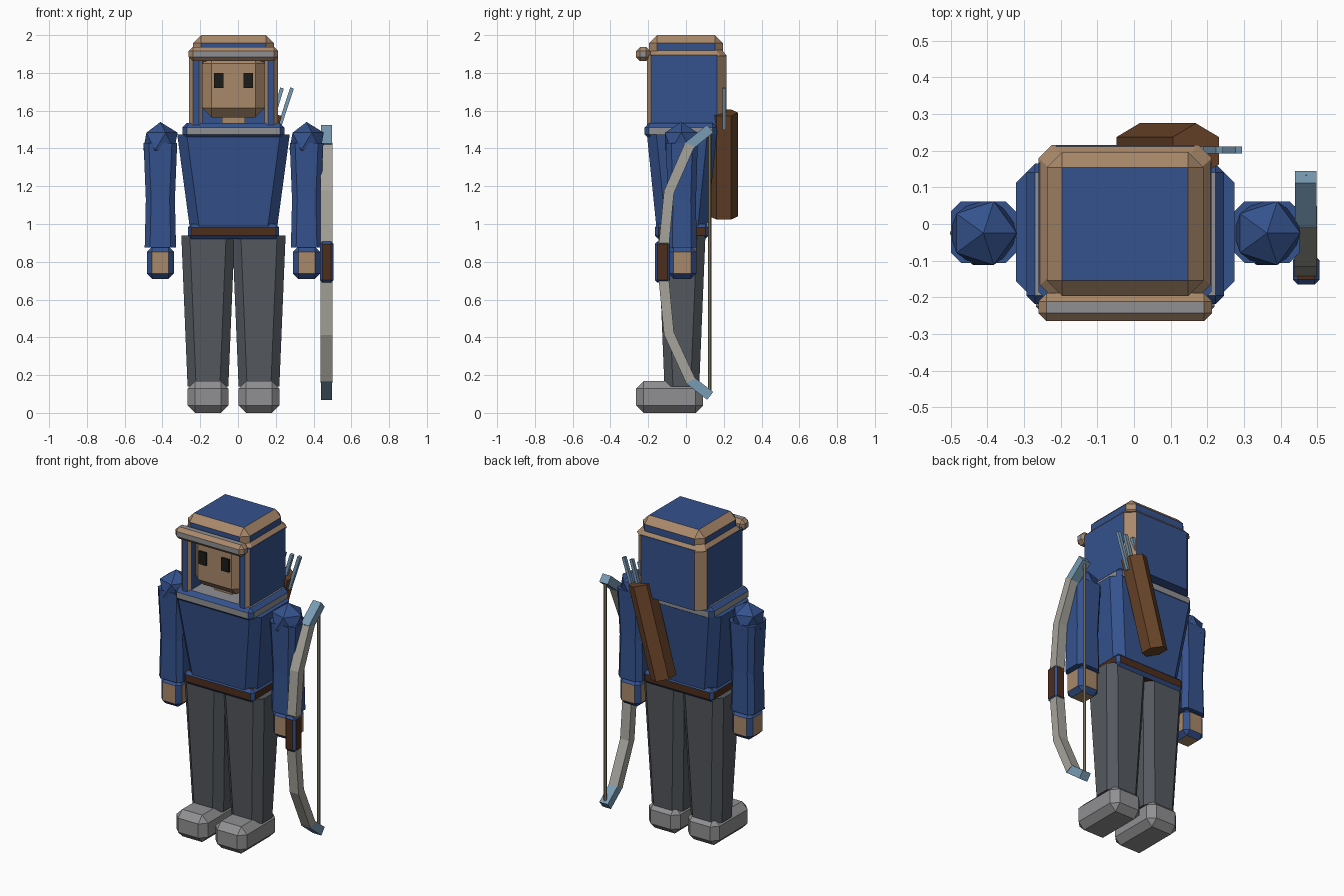
import bpy, bmesh
from mathutils import Vector, Matrix

if "Cube" in bpy.data.objects:
    bpy.data.objects.remove(bpy.data.objects["Cube"])

CX, CY = -0.024, -0.022   # centre line of the figure


def material(name, rgb):
    m = bpy.data.materials.new(name)
    m.diffuse_color = (*rgb, 1)
    m.use_nodes = True
    m.node_tree.nodes["Principled BSDF"].inputs["Base Color"].default_value = m.diffuse_color
    return m


BLUE = material("blue cloth", (0.035, 0.085, 0.27))
TAN = material("tan", (0.40, 0.25, 0.145))
BELT = material("dark leather", (0.075, 0.026, 0.011))
LEATHER = material("leather", (0.14, 0.057, 0.022))
TROUSER = material("trouser grey", (0.09, 0.10, 0.115))
GREY = material("light grey", (0.28, 0.28, 0.29))
STEEL = material("pale steel", (0.19, 0.33, 0.46))
BONE = material("bone", (0.38, 0.37, 0.33))
STRING = material("string", (0.30, 0.26, 0.17))
DARK = material("dark", (0.012, 0.012, 0.01))


def finish(name, bm, *mats):
    bmesh.ops.recalc_face_normals(bm, faces=bm.faces[:])
    me = bpy.data.meshes.new(name)
    bm.to_mesh(me)
    bm.free()
    for m in mats:
        me.materials.append(m)
    ob = bpy.data.objects.new(name, me)
    bpy.context.collection.objects.link(ob)
    return ob


def block(name, centre, bottom, top, z, mat, bevel=0, edge=None, upright=False):
    """Box tapering from half sizes `bottom` to `top`; bevels can take their own material."""
    bm = bmesh.new()
    bmesh.ops.create_cube(bm, size=2)
    for v in bm.verts:
        hx, hy = top if v.co.z > 0 else bottom
        v.co = (centre[0] + v.co.x * hx, centre[1] + v.co.y * hy, z[1] if v.co.z > 0 else z[0])
    if bevel:
        edges = [e for e in bm.edges if not upright or abs(e.verts[0].co.z - e.verts[1].co.z) > 1e-4]
        bmesh.ops.bevel(bm, geom=edges, offset=bevel, segments=1, profile=0.5,
                        affect='EDGES', material=1 if edge else 0)
    return finish(name, bm, mat, *([edge] if edge else []))


def extrude(name, pts, vec, *mats, diagonal=False):
    """Closed outline pushed along a vector; slanted walls can take the second material."""
    bm = bmesh.new()
    face = bm.faces.new([bm.verts.new(p) for p in pts])
    new = bmesh.ops.extrude_face_region(bm, geom=[face])["geom"]
    bmesh.ops.translate(bm, vec=vec, verts=[g for g in new if isinstance(g, bmesh.types.BMVert)])
    bm.normal_update()
    if diagonal:
        for f in bm.faces:
            if 0.3 < abs(f.normal.x) < 0.95:
                f.material_index = 1
    return finish(name, bm, *mats)


def rod(name, a, b, radius, sides, mat, spin=0.0):
    a, b = Vector(a), Vector(b)
    bm = bmesh.new()
    bmesh.ops.create_cone(bm, cap_ends=True, segments=sides, radius1=radius, radius2=radius,
                          depth=(b - a).length, matrix=Matrix.Rotation(spin, 4, 'Z'))
    rot = (b - a).to_track_quat('Z', 'Y').to_matrix().to_4x4()
    bm.transform(Matrix.Translation((a + b) / 2) @ rot)
    return finish(name, bm, mat)


def ribbon(name, path, half, x0, x1, mat):
    """Bent bar: a y-z path given thickness and pushed across x."""
    p = [Vector(q) for q in path]
    left, right = [], []
    for i, q in enumerate(p):
        t = (p[min(i + 1, len(p) - 1)] - p[max(i - 1, 0)]).normalized()
        n = Vector((-t.y, t.x)) * half
        left.append((x0, *(q + n)))
        right.append((x0, *(q - n)))
    return extrude(name, left + right[::-1], (x1 - x0, 0, 0), mat)


# trunk
block("torso", (CX, CY), (0.232, 0.135), (0.298, 0.185), (0.985, 1.475), BLUE, 0.05, upright=True)
block("belt", (CX, CY), (0.242, 0.142), (0.242, 0.142), (0.92, 1.0), BELT, 0.018, BLUE)
block("collar", (CX, CY - 0.005), (0.27, 0.192), (0.27, 0.192), (1.45, 1.535), GREY, 0.024, BLUE)

# limbs, one of each per side
for side, label in ((-1, "left"), (1, "right")):
    ax, lx = CX + side * 0.387, CX + side * 0.135
    bm = bmesh.new()
    bmesh.ops.create_icosphere(bm, subdivisions=1, radius=0.102,
                               matrix=Matrix.Translation((ax, CY - 0.003, 1.438)))
    finish(label + "_shoulder", bm, BLUE)
    block(label + "_upper_arm", (ax, CY), (0.077, 0.075), (0.089, 0.084), (1.13, 1.43), BLUE, 0.028, upright=True)
    block(label + "_forearm", (ax, CY), (0.083, 0.078), (0.077, 0.075), (0.875, 1.13), BLUE, 0.028, upright=True)
    block(label + "_hand", (ax, CY + 0.002), (0.072, 0.075), (0.072, 0.075), (0.71, 0.88), TAN, 0.028, BLUE)
    block(label + "_leg", (lx, CY), (0.108, 0.092), (0.141, 0.125), (0.14, 0.94), TROUSER, 0.045, upright=True)
    block(label + "_foot", (lx, -0.087), (0.109, 0.178), (0.109, 0.178), (0, 0.168), GREY, 0.04)

    # eyes
    ex = CX + side * 0.078
    block(label + "_eye", (ex, -0.196), (0.026, 0.011), (0.026, 0.011), (1.72, 1.80), DARK)

# head and neck
block("neck", (CX, -0.05), (0.06, 0.06), (0.06, 0.06), (1.5, 1.6), TAN)
block("head", (CX, -0.06), (0.166, 0.135), (0.166, 0.135), (1.565, 1.9), TAN, 0.05)

# hood shell: U-shaped outline open to the front, with tan chamfers
half = [(0.182, -0.10), (0.165, -0.10), (0.165, -0.19), (0.182, -0.206), (0.215, -0.206),
        (0.236, -0.185), (0.236, 0.165), (0.186, 0.215)][1:]
half = [(0.165, -0.02)] + half[1:]
outline = [(CX + x, y, 1.52) for x, y in half] + [(CX - x, y, 1.52) for x, y in reversed(half)]
extrude("hood_shell", outline, (0, 0, 0.375), BLUE, TAN, diagonal=True)
block("hood_shoulder_trim", (CX, 0.005), (0.236, 0.21), (0.205, 0.18), (1.89, 1.93), TAN, 0.03, upright=True)
block("hood_cap", (CX, 0.0), (0.214, 0.196), (0.214, 0.196), (1.86, 2.0), BLUE, 0.042, TAN)
block("hood_brim", (CX, -0.227), (0.237, 0.038), (0.237, 0.038), (1.862, 1.937), GREY, 0.022, TAN)

# quiver and arrows
mid, axis = Vector((0.092, 0.2, 1.315)), Vector((0.27, 0, 0.963)) * 0.285
quiver = rod("quiver", mid - axis, mid + axis, 0.075, 6, LEATHER, 0.5236)
for i in range(3):
    rod("arrow", (0.12 + 0.047 * i, 0.202, 1.5), (0.18 + 0.053 * i, 0.202, 1.72), 0.014, 4, STEEL, 0.7854)

# bow
upper = [(-0.118, 0.88), (-0.09, 1.17), (0.02, 1.42)]
lower = [(-0.118, 0.71), (-0.09, 0.42), (0.025, 0.17)]
ribbon("upper_limb", upper, 0.027, 0.438, 0.5, BONE)
ribbon("lower_limb", lower, 0.027, 0.438, 0.5, BONE)
ribbon("upper_tip", [(0.005, 1.405), (0.128, 1.505)], 0.026, 0.44, 0.498, STEEL)
ribbon("lower_tip", [(0.01, 0.182), (0.128, 0.09)], 0.026, 0.44, 0.498, STEEL)
block("bow_grip", (0.47, -0.125), (0.036, 0.04), (0.036, 0.04), (0.69, 0.907), BELT, 0.013, BLUE)
rod("bow_string", (0.47, 0.125, 0.1), (0.47, 0.125, 1.5), 0.009, 6, STRING)
